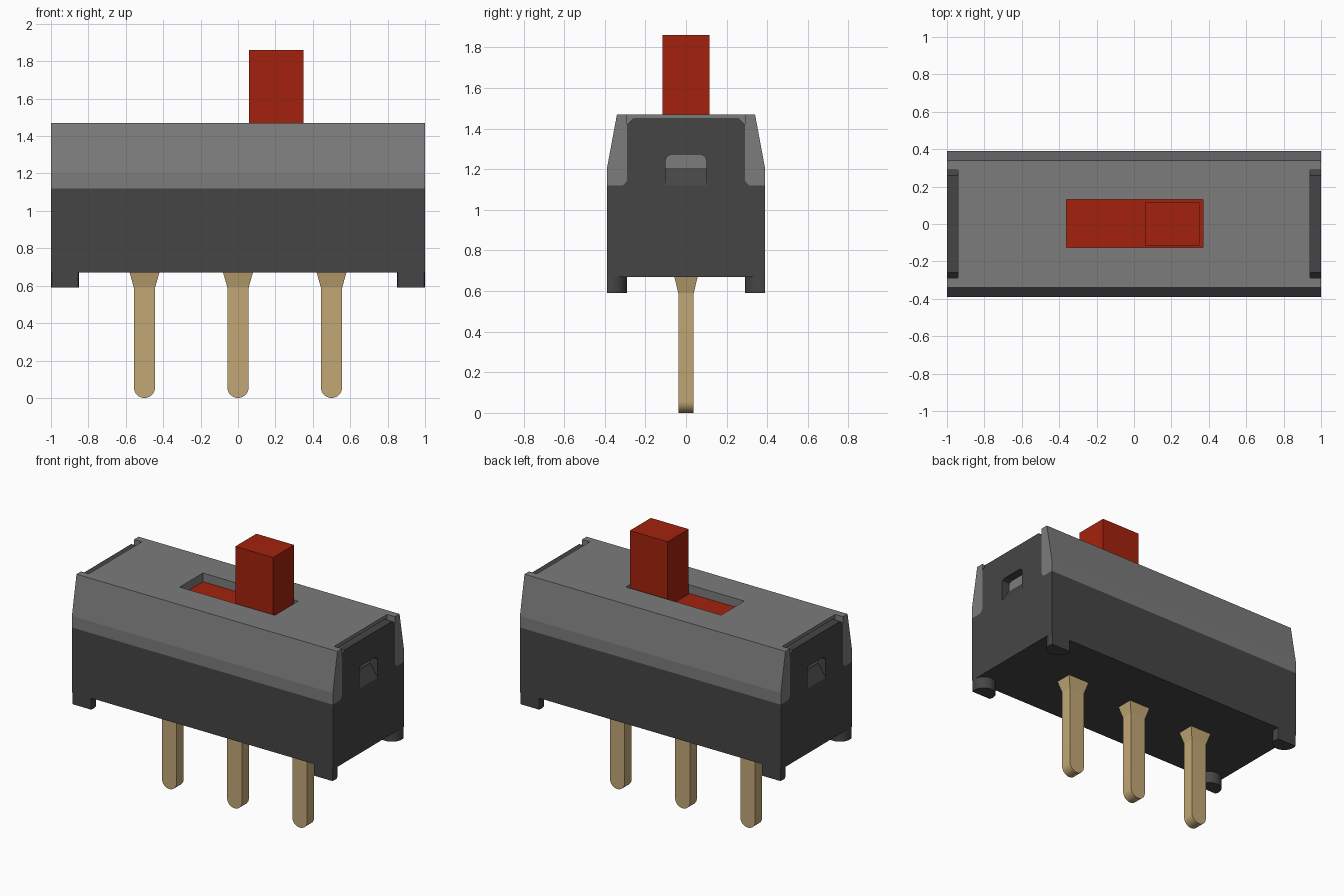
import bpy, bmesh, math
from mathutils import Vector

if "Cube" in bpy.data.objects:
    bpy.data.objects.remove(bpy.data.objects["Cube"], do_unlink=True)


def material(name, rgb):
    m = bpy.data.materials.new(name)
    m.use_nodes = True
    m.diffuse_color = (*rgb, 1)
    bsdf = m.node_tree.nodes["Principled BSDF"]
    bsdf.inputs["Base Color"].default_value = (*rgb, 1)
    bsdf.inputs["Roughness"].default_value = 0.6
    return m


GREY = material("cover grey", (0.20, 0.20, 0.20))
DARK = material("base dark grey", (0.06, 0.06, 0.06))
RED = material("slider red", (0.37, 0.016, 0.004))
BRASS = material("pin brass", (0.54, 0.39, 0.18))


def prism(name, pts, axis, lo, hi, mat):
    """Extrude a 2D outline along an axis; pts are (y,z), (x,z) or (x,y)."""
    place = {"x": lambda a, b, t: (t, a, b),
             "y": lambda a, b, t: (a, t, b),
             "z": lambda a, b, t: (a, b, t)}[axis]
    bm = bmesh.new()
    rings = [[bm.verts.new(place(a, b, t)) for a, b in pts] for t in (lo, hi)]
    n = len(pts)
    for i in range(n):
        j = (i + 1) % n
        bm.faces.new((rings[0][i], rings[0][j], rings[1][j], rings[1][i]))
    bm.faces.new(rings[0])
    bm.faces.new(rings[1])
    bmesh.ops.recalc_face_normals(bm, faces=bm.faces)
    me = bpy.data.meshes.new(name)
    bm.to_mesh(me)
    bm.free()
    me.materials.append(mat)
    ob = bpy.data.objects.new(name, me)
    bpy.context.collection.objects.link(ob)
    return ob


def box(name, x0, x1, y0, y1, z0, z1, mat):
    return prism(name, [(x0, y0), (x1, y0), (x1, y1), (x0, y1)], "z", z0, z1, mat)


def mirrored(half):
    """Close a half outline (first coordinate positive) symmetrically."""
    return half + [(-a, b) for a, b in reversed(half)]


def activate(ob):
    bpy.ops.object.select_all(action="DESELECT")
    ob.select_set(True)
    bpy.context.view_layer.objects.active = ob


def cut(ob, cutter):
    mod = ob.modifiers.new("cut", "BOOLEAN")
    mod.operation = "DIFFERENCE"
    mod.solver = "EXACT"
    mod.object = cutter
    activate(ob)
    bpy.ops.object.modifier_apply(modifier=mod.name)
    bpy.data.objects.remove(cutter, do_unlink=True)


def smooth(ob):
    activate(ob)
    bpy.ops.object.shade_smooth_by_angle(angle=math.radians(35))


# Base block
box("base", -1, 1, -0.39, 0.39, 0.67, 1.12, DARK)

# Cover with tapered sides, slider slot and a notch at each end
cover = prism("cover", mirrored([(0.39, 1.12), (0.39, 1.20), (0.34, 1.47)]),
              "x", -1, 1, GREY)
cut(cover, box("slot_cutter", -0.36, 0.37, -0.125, 0.13, 1.32, 1.6, GREY))
notch = mirrored([(0.315, 1.0), (0.315, 1.12), (0.306, 1.124), (0.294, 1.136),
                  (0.29, 1.15), (0.29, 1.6)])
for s in (-1, 1):
    lo, hi = sorted((s * 0.94, s * 1.1))
    cut(cover, prism("notch_cutter", notch, "x", lo, hi, GREY))

# End plates with a latch window and a sloped latch ledge
plate = mirrored([(0.315, 1.12), (0.306, 1.124), (0.294, 1.136), (0.29, 1.15),
                  (0.29, 1.42), (0.26, 1.45)])
window = mirrored([(0.10, 1.12), (0.10, 1.245), (0.092, 1.264), (0.073, 1.272)])
for s, side in ((1, "left"), (-1, "right")):
    lo, hi = sorted((s * 0.942, s * 1.0))
    end = prism(side + "_end_plate", plate, "x", lo, hi, DARK)
    lo, hi = sorted((s * 0.9, s * 1.1))
    low = [(a, b - 0.03 if b < 1.13 else b) for a, b in window]
    cut(end, prism("window_cutter", low, "x", lo, hi, DARK))
    prism(side + "_latch_ledge",
          [(s * 0.94, 1.12), (s * 1.0, 1.12), (s * 0.945, 1.205), (s * 0.94, 1.205)],
          "y", -0.10, 0.10, DARK)

# Slider plate and knob
box("slider_plate", -0.36, 0.37, -0.125, 0.13, 1.33, 1.41, RED)
box("slider_knob", 0.06, 0.35, -0.115, 0.115, 1.40, 1.86, RED)

# Corner feet: round posts trimmed flush with the long sides
a0 = math.asin(0.025 / 0.075)
arc = [a0 - (math.pi + 2 * a0) * i / 24 for i in range(25)]
for sx, side in ((1, "left"), (-1, "right")):
    for sy, end in ((-1, "front"), (1, "back")):
        pts = [(sx * (0.925 + 0.075 * math.cos(a)),
                sy * (0.365 + 0.075 * math.sin(a))) for a in arc]
        smooth(prism(f"{end}_{side}_foot", pts, "z", 0.59, 0.675, DARK))

# Pins: flat blades with round tips and flared shoulders
R = 0.057
tip = [(R * math.sin(t), R - R * math.cos(t))
       for t in [math.pi / 2 * i / 8 for i in range(1, 9)]]
blade = mirrored([(0, 0)] + tip + [(R, 0.60)])[:-1]
for i, px in enumerate((-0.5, 0, 0.5), 1):
    smooth(prism(f"pin_{i}", [(px + a, b) for a, b in blade],
                 "y", -0.038, 0.038, BRASS))
    flare = box(f"pin_{i}_shoulder", px - R, px + R, -0.038, 0.038, 0.59, 0.672, BRASS)
    for v in flare.data.vertices:
        if v.co.z > 0.65:
            v.co.x = px + math.copysign(0.08, v.co.x - px)
            v.co.y = math.copysign(0.058, v.co.y)
